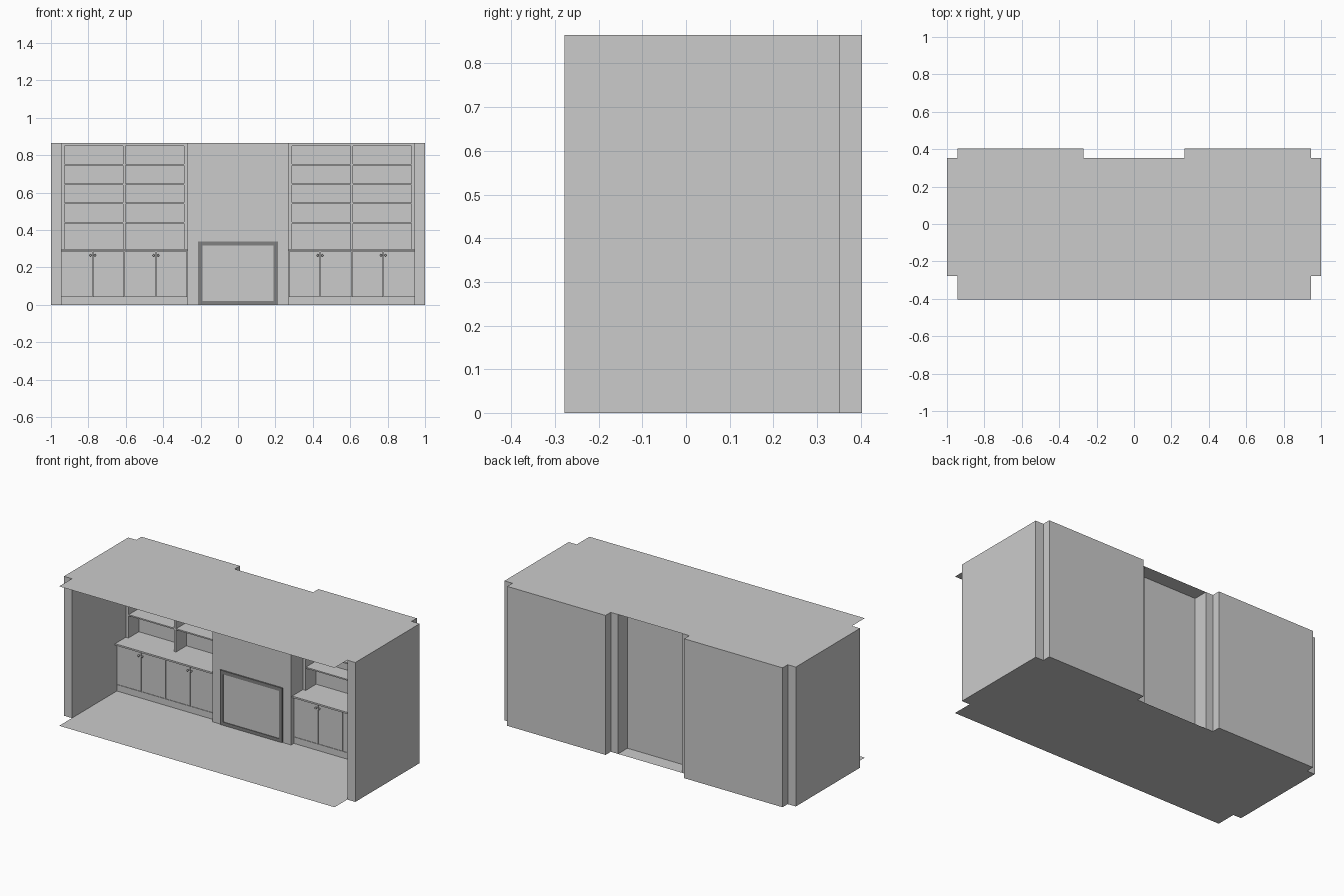
import bpy, bmesh, math
from mathutils import Matrix

if "Cube" in bpy.data.objects:
    bpy.data.objects.remove(bpy.data.objects["Cube"])

H = 0.865      # room height
YB = 0.403     # back of the alcove walls
YI = 0.352     # inner face of the alcove walls
XI = 0.945     # inner face of the side walls
XC = 0.27      # half width of the chimney breast


def new_object(name, bm):
    mesh = bpy.data.meshes.new(name)
    bm.to_mesh(mesh)
    bm.free()
    ob = bpy.data.objects.new(name, mesh)
    bpy.context.collection.objects.link(ob)
    return ob


def box(name, x, y, z):
    """Box from three (low, high) ranges; x may be given in either order."""
    x = sorted(x)
    bm = bmesh.new()
    bmesh.ops.create_cube(bm, size=1)
    for v in bm.verts:
        for i, r in enumerate((x, y, z)):
            v.co[i] = r[0] if v.co[i] < 0 else r[1]
    return new_object(name, bm)


def sheet(name, z):
    """Thin floor or ceiling sheet with stepped corners."""
    half = [(XC, YI), (XC, YB), (XI, YB), (XI, YI), (1, YI),
            (1, -0.278), (XI, -0.278), (XI, -YB)]
    outline = half + [(-x, y) for x, y in reversed(half)]
    bm = bmesh.new()
    bm.faces.new([bm.verts.new((x, y, z)) for x, y in outline])
    bmesh.ops.recalc_face_normals(bm, faces=bm.faces)
    bm.faces.ensure_lookup_table()
    if bm.faces[0].normal.z < 0:
        bmesh.ops.reverse_faces(bm, faces=bm.faces)
    return new_object(name, bm)


def knob(name, x, z, y_front):
    """Small round knob on a short stem."""
    bm = bmesh.new()
    bmesh.ops.create_uvsphere(bm, u_segments=12, v_segments=8, radius=0.006,
                              matrix=Matrix.Translation((x, y_front - 0.010, z)))
    bmesh.ops.create_cone(bm, cap_ends=True, segments=10, radius1=0.003,
                          radius2=0.003, depth=0.010,
                          matrix=Matrix.Translation((x, y_front - 0.005, z))
                          @ Matrix.Rotation(math.pi / 2, 4, 'X'))
    for f in bm.faces:
        f.smooth = len(f.verts) < 6
    return new_object(name, bm)


# Floor and ceiling
sheet("floor", 0)
sheet("ceiling", H)

# Chimney breast, hollow at the back
box("chimney_front_wall", (-XC, XC), (0.135, 0.26), (0, H))

# Fireplace surround: dark frame around a flat panel
dark = bpy.data.materials.new("dark_grey")
dark.diffuse_color = (0.22, 0.22, 0.22, 1)
dark.use_nodes = True
dark.node_tree.nodes["Principled BSDF"].inputs["Base Color"].default_value = dark.diffuse_color
FX, FT, FZ = 0.213, 0.022, 0.34
fy = (0.127, 0.136)
frame = [box("fireplace_frame_top", (-FX, FX), fy, (FZ - FT, FZ)),
         box("fireplace_frame_bottom", (-FX, FX), fy, (0.002, FT))]
for s, side in ((-1, "left"), (1, "right")):
    frame.append(box("fireplace_frame_" + side, (s * (FX - FT), s * FX), fy,
                     (FT, FZ - FT)))
for part in frame:
    part.data.materials.append(dark)
box("fireplace_panel", (FT - FX, FX - FT), (0.131, 0.136), (FT, FZ - FT))

# Everything that repeats left and right
for s, side in ((-1, "left"), (1, "right")):
    # Walls
    box(f"{side}_side_wall", (s * XI, s), (-0.278, YI), (0, H))
    box(f"{side}_alcove_back_wall", (s * XC, s * XI), (YI, YB), (0, H))
    box(f"{side}_chimney_side_wall", (s * 0.22, s * XC), (0.26, YI), (0, H))

    # Base cabinet
    span = (s * XC, s * XI)
    box(f"{side}_cabinet_body", span, (0.170, YI), (0.04, 0.29))
    box(f"{side}_plinth", span, (0.162, YI), (0, 0.04))
    box(f"{side}_worktop", span, (0.145, YI), (0.29, 0.30))
    w = (XI - XC) / 4
    for i in range(4):
        a = XC + i * w
        box(f"{side}_door_{i + 1}", (s * (a + 0.002), s * (a + w - 0.002)),
            (0.160, 0.170), (0.043, 0.286))
        # Knobs sit beside the meeting edge of each pair of doors
        kx = a + w - 0.012 if i % 2 == 0 else a + 0.012
        knob(f"{side}_door_knob_{i + 1}", s * kx, 0.265, 0.160)

    # Open shelving above
    ys = (0.25, YI)
    mid = (XC + XI) / 2
    uprights = [(XC, XC + 0.02), (mid - 0.007, mid + 0.007), (XI - 0.018, XI)]
    for i, (a, b) in enumerate(uprights):
        box(f"{side}_shelf_upright_{i + 1}", (s * a, s * b), ys, (0.30, H))
    for i in range(2):
        bay = (s * uprights[i][1], s * uprights[i + 1][0])
        for j, z in enumerate((0.44, 0.543, 0.646, 0.75)):
            box(f"{side}_shelf_{i + 1}_{j + 1}", bay, (0.252, YI), (z - 0.004, z + 0.004))
        box(f"{side}_shelf_top_{i + 1}", bay, ys, (0.85, H))
